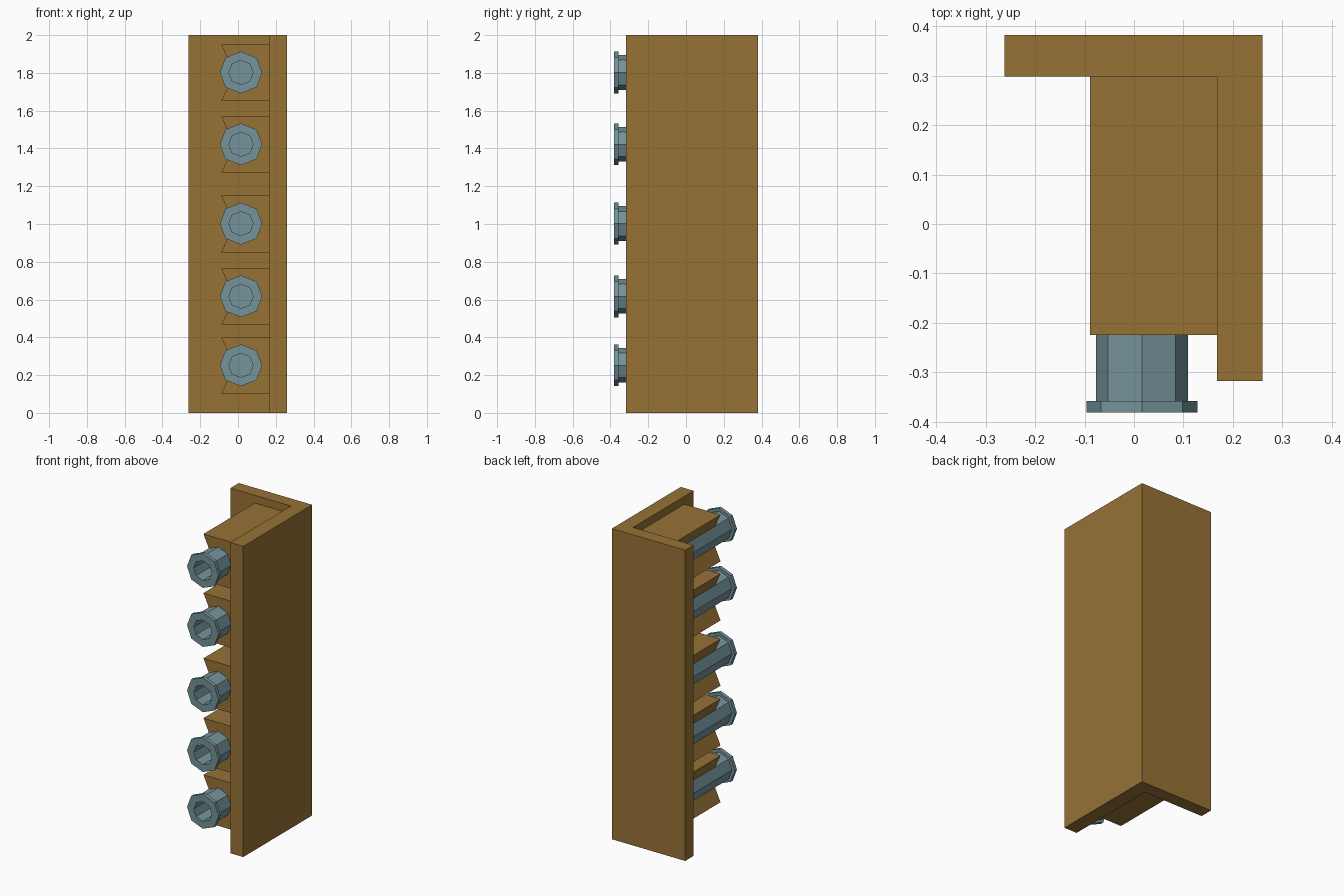
import bpy, bmesh, math

cube = bpy.data.objects.get("Cube")
if cube:
    bpy.data.objects.remove(cube)


def material(name, color):
    m = bpy.data.materials.new(name)
    m.use_nodes = True
    m.diffuse_color = color
    m.node_tree.nodes["Principled BSDF"].inputs["Base Color"].default_value = color
    return m


WOOD = material("brown wood", (0.31, 0.17, 0.037, 1))
STEEL = material("blue grey metal", (0.175, 0.295, 0.325, 1))


def finish(name, bm, mat):
    bmesh.ops.recalc_face_normals(bm, faces=bm.faces)
    mesh = bpy.data.meshes.new(name)
    bm.to_mesh(mesh)
    bm.free()
    mesh.materials.append(mat)
    ob = bpy.data.objects.new(name, mesh)
    bpy.context.collection.objects.link(ob)
    return ob


def prism(name, points, sweep, mat):
    """Extrude a closed 3D outline along a vector."""
    bm = bmesh.new()
    face = bm.faces.new([bm.verts.new(p) for p in points])
    out = bmesh.ops.extrude_face_region(bm, geom=[face], use_keep_orig=True)
    verts = [v for v in out["geom"] if isinstance(v, bmesh.types.BMVert)]
    bmesh.ops.translate(bm, verts=verts, vec=sweep)
    return finish(name, bm, mat)


def tube(name, x, z, rings, mat):
    """Eight-sided lathe along y through (y, radius) rings, closed at both ends."""
    bm = bmesh.new()
    loops = []
    for y, r in rings:
        loop = []
        for i in range(8):
            a = i * math.pi / 4
            wide = 1.04 if i % 2 else 1.0
            loop.append(bm.verts.new((x + r * wide * math.cos(a), y, z + r * 0.99 * math.sin(a))))
        loops.append(loop)
    for a, b in zip(loops, loops[1:]):
        for i in range(8):
            j = (i + 1) % 8
            bm.faces.new((a[i], a[j], b[j], b[i]))
    bm.faces.new(loops[0])
    bm.faces.new(loops[-1])
    return finish(name, bm, mat)


# L-shaped corner panel
LEFT, INNER, RIGHT = -0.262, 0.168, 0.26
FRONT, WALL, BACK = -0.318, 0.298, 0.382
corner = [(LEFT, BACK), (RIGHT, BACK), (RIGHT, FRONT),
          (INNER, FRONT), (INNER, WALL), (LEFT, WALL)]
prism("corner_panel", [(x, y, 0) for x, y in corner], (0, 0, 2), WOOD)

# Notched cradle blocks, each holding a flanged tube with a blind bore
BLOCK_FRONT, HALF = -0.224, 0.15
tube_rings = [(WALL, 0.093), (-0.358, 0.093), (-0.358, 0.112),
              (-0.381, 0.112), (-0.381, 0.064), (-0.228, 0.064)]
for n, z in enumerate((0.25, 0.615, 1.0, 1.42, 1.80), 1):
    outline = [(-0.089, HALF), (INNER, HALF), (INNER, -HALF), (-0.089, -HALF), (-0.02, 0)]
    prism(f"cradle_block_{n}", [(x, BLOCK_FRONT, z + h) for x, h in outline],
          (0, WALL - BLOCK_FRONT, 0), WOOD)
    tube(f"flanged_tube_{n}", 0.016, z + 0.002, tube_rings, STEEL)
